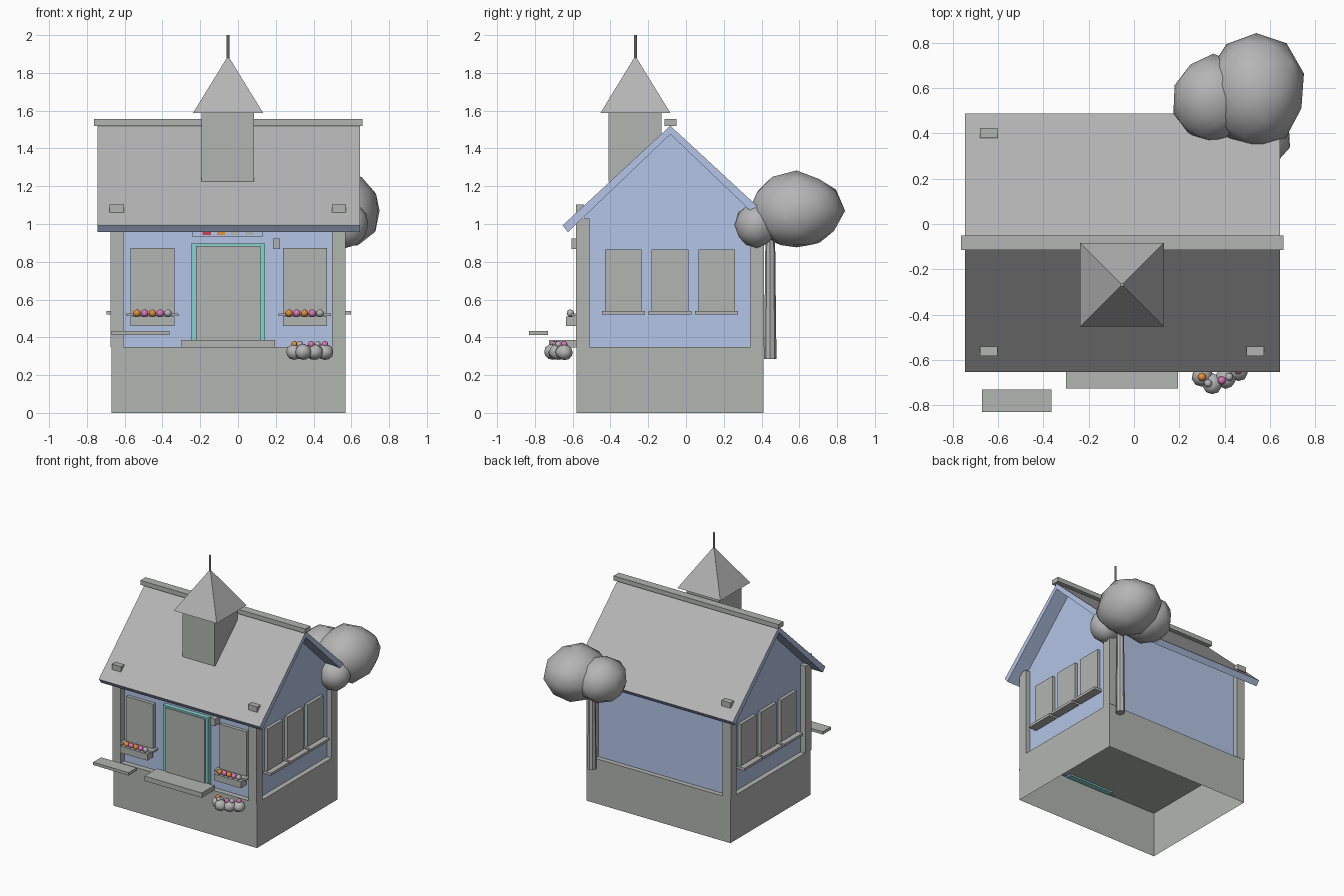
import bpy, bmesh, random
from mathutils import Vector

old = bpy.data.objects.get("Cube")
if old:
    bpy.data.objects.remove(old, do_unlink=True)
random.seed(4)
CX, CY = -0.05, -0.083      # centre of the house


def material(name, r, g, b):
    m = bpy.data.materials.new(name)
    m.use_nodes = True
    m.diffuse_color = (r, g, b, 1)
    m.node_tree.nodes["Principled BSDF"].inputs["Base Color"].default_value = (r, g, b, 1)
    return m


STONE = material("stone_grey", 0.44, 0.46, 0.44)
GREY = material("light_grey", 0.46, 0.46, 0.46)
BLUE = material("pale_blue", 0.47, 0.57, 0.82)
TEAL = material("teal", 0.24, 0.65, 0.63)
ORANGE = material("orange", 0.8, 0.27, 0.04)
PINK = material("pink", 0.72, 0.18, 0.48)
RED = material("red", 0.6, 0.05, 0.1)


def finish(name, bm, *mats):
    bmesh.ops.recalc_face_normals(bm, faces=bm.faces)
    mesh = bpy.data.meshes.new(name)
    bm.to_mesh(mesh)
    bm.free()
    ob = bpy.data.objects.new(name, mesh)
    bpy.context.collection.objects.link(ob)
    for m in mats:
        mesh.materials.append(m)
    return ob


def box(name, xs, ys, zs, mat):
    bm = bmesh.new()
    bmesh.ops.create_cube(bm, size=1)
    for v in bm.verts:
        v.co = [r[0] if c < 0 else r[1] for c, r in zip(v.co, (xs, ys, zs))]
    return finish(name, bm, mat)


def cone(name, base, r1, r2, height, sides, mat):
    bm = bmesh.new()
    bmesh.ops.create_cone(bm, cap_ends=True, segments=sides, radius1=r1, radius2=r2, depth=height)
    bmesh.ops.translate(bm, verts=bm.verts, vec=Vector(base) + Vector((0, 0, height / 2)))
    return finish(name, bm, mat)


def blob(name, centre, radii, mat, rough=0.0, level=2):
    bm = bmesh.new()
    bmesh.ops.create_icosphere(bm, subdivisions=level, radius=1)
    for v in bm.verts:
        k = 1 + random.uniform(-rough, rough)
        v.co = [c + p * r * k for c, p, r in zip(centre, v.co, radii)]
    for f in bm.faces:
        f.smooth = True
    return finish(name, bm, mat)


def extrude_x(name, profile, xs, *mats):
    bm = bmesh.new()
    face = bm.faces.new([bm.verts.new((xs[0], y, z)) for y, z in profile])
    ext = bmesh.ops.extrude_face_region(bm, geom=[face])["geom"]
    verts = [g for g in ext if isinstance(g, bmesh.types.BMVert)]
    bmesh.ops.translate(bm, verts=verts, vec=(xs[1] - xs[0], 0, 0))
    return finish(name, bm, *mats)


def mirror_x(xs):
    return sorted(2 * CX - x for x in xs)


# Foundation, open underneath
base = box("foundation", (-0.67, 0.57), (-0.58, 0.41), (0, 0.35), STONE)
bm = bmesh.new()
bm.from_mesh(base.data)
bmesh.ops.delete(bm, geom=[f for f in bm.faces if f.normal.z < -0.9], context="FACES_ONLY")
bm.to_mesh(base.data)
bm.free()

# Gabled walls
half = 0.455
extrude_x("walls", [(CY - half, 0.35), (CY + half, 0.35), (CY + half, 1.045),
                    (CY, 1.48), (CY - half, 1.045)], (-0.63, 0.53), BLUE)

# Corner posts
for i, xs in enumerate([(0.497, 0.57), (-0.675, -0.605)]):
    for j, ys in enumerate([(-0.583, -0.51), (0.342, 0.412)]):
        box(f"corner_post_{i}{j}", xs, ys, (0.35, 1.03), STONE)

# Roof: grey on top, blue on edges and underside
right = [(0.57, 0.993), (0.542, 0.957)]
profile = ([(CY, 1.52)] + [(CY + d, z) for d, z in right] + [(CY, 1.475)]
           + [(CY - d, z) for d, z in reversed(right)])
roof = extrude_x("roof", profile, (-0.745, 0.645), GREY, BLUE)
for p in roof.data.polygons:
    p.material_index = 0 if p.normal.z > 0.3 else 1
box("ridge_cap", (-0.763, 0.66), (-0.114, -0.05), (1.52, 1.555), STONE)
for i, xs in enumerate([(-0.68, -0.603), (0.497, 0.573)]):
    for j, ys in enumerate([(-0.582, -0.54), (0.38, 0.424)]):
        box(f"roof_block_{i}{j}", xs, ys, (1.06, 1.102), STONE)

# Tower with pointed cap and spire
box("tower", (-0.193, 0.086), (-0.41, -0.13), (1.225, 1.59), STONE)
bm = bmesh.new()
x0, x1, y0, y1 = -0.238, 0.133, -0.453, -0.083
ring = [bm.verts.new((x, y, 1.588)) for x, y in ((x0, y0), (x1, y0), (x1, y1), (x0, y1))]
tip = bm.verts.new(((x0 + x1) / 2, (y0 + y1) / 2, 1.89))
bm.faces.new(ring)
for i in range(4):
    bm.faces.new((ring[i], ring[(i + 1) % 4], tip))
finish("tower_cap", bm, GREY)
cone("spire", (-0.053, -0.268, 1.87), 0.008, 0.008, 0.13, 8, STONE)

# Front door, step, sign and lamp
box("door_frame", (-0.248, 0.143), (-0.572, -0.53), (0.338, 0.897), TEAL)
box("door", (-0.223, 0.118), (-0.58, -0.55), (0.36, 0.884), STONE)
box("door_step", (-0.3, 0.195), (-0.725, -0.57), (0.347, 0.385), STONE)
box("sign_board", (-0.24, 0.13), (-0.565, -0.53), (0.93, 1.0), BLUE)
for i, m in enumerate((RED, ORANGE, GREY, GREY)):
    x = -0.165 + 0.075 * i
    box(f"sign_dot_{i}", (x - 0.022, x + 0.022), (-0.572, -0.564), (0.943, 0.985), m)
box("wall_lamp", (0.186, 0.223), (-0.605, -0.53), (0.867, 0.922), GREY)
box("side_bench", (-0.67, -0.363), (-0.83, -0.73), (0.412, 0.434), STONE)

# Front windows with flower boxes
for side in ("right", "left"):
    def place(xs):
        return mirror_x(xs) if side == "left" else xs
    box(f"front_window_{side}", place((-0.57, -0.337)), (-0.565, -0.53), (0.52, 0.873), STONE)
    box(f"front_sill_{side}", place((-0.592, -0.315)), (-0.605, -0.53), (0.512, 0.526), GREY)
    box(f"flower_box_{side}", place((-0.57, -0.337)), (-0.635, -0.565), (0.46, 0.511), STONE)
    start = -0.535 if side == "right" else 0.27
    for i, m in enumerate((ORANGE, PINK, ORANGE, PINK, GREY)):
        blob(f"box_flower_{side}_{i}", (start + 0.041 * i, -0.612, 0.528), (0.02,) * 3, m)

# Three windows on each gable side
for side in ("left", "right"):
    def place(xs):
        return mirror_x(xs) if side == "right" else xs
    for i in range(3):
        y = -0.332 + 0.247 * i
        box(f"side_window_{side}_{i}", place((0.52, 0.555)), (y - 0.097, y + 0.097), (0.53, 0.866), STONE)
        box(f"side_sill_{side}_{i}", place((0.52, 0.597)), (y - 0.114, y + 0.114), (0.52, 0.54), GREY)

# Small flowering bush
for i, (x, y) in enumerate([(0.3, -0.67), (0.345, -0.705), (0.405, -0.68), (0.46, -0.645)]):
    blob(f"bush_{i}", (x, y, 0.322), (0.045, 0.047, 0.042), GREY, 0.06)
blooms = [(0.3, -0.675, ORANGE), (0.327, -0.703, GREY), (0.387, -0.69, PINK),
          (0.42, -0.675, GREY), (0.46, -0.645, PINK)]
for i, (x, y, m) in enumerate(blooms):
    blob(f"bush_flower_{i}", (x, y, 0.363), (0.018,) * 3, m)

# Tree behind the house
cone("tree_trunk", (0.5, 0.446, 0.285), 0.033, 0.025, 0.7, 8, GREY)
blob("tree_crown_main", (0.54, 0.585, 1.07), (0.215, 0.25, 0.205), GREY, 0.06)
blob("tree_crown_side", (0.35, 0.55, 1.06), (0.18, 0.2, 0.17), GREY, 0.05)
blob("tree_crown_front", (0.57, 0.375, 0.995), (0.12, 0.115, 0.12), GREY, 0.05)
